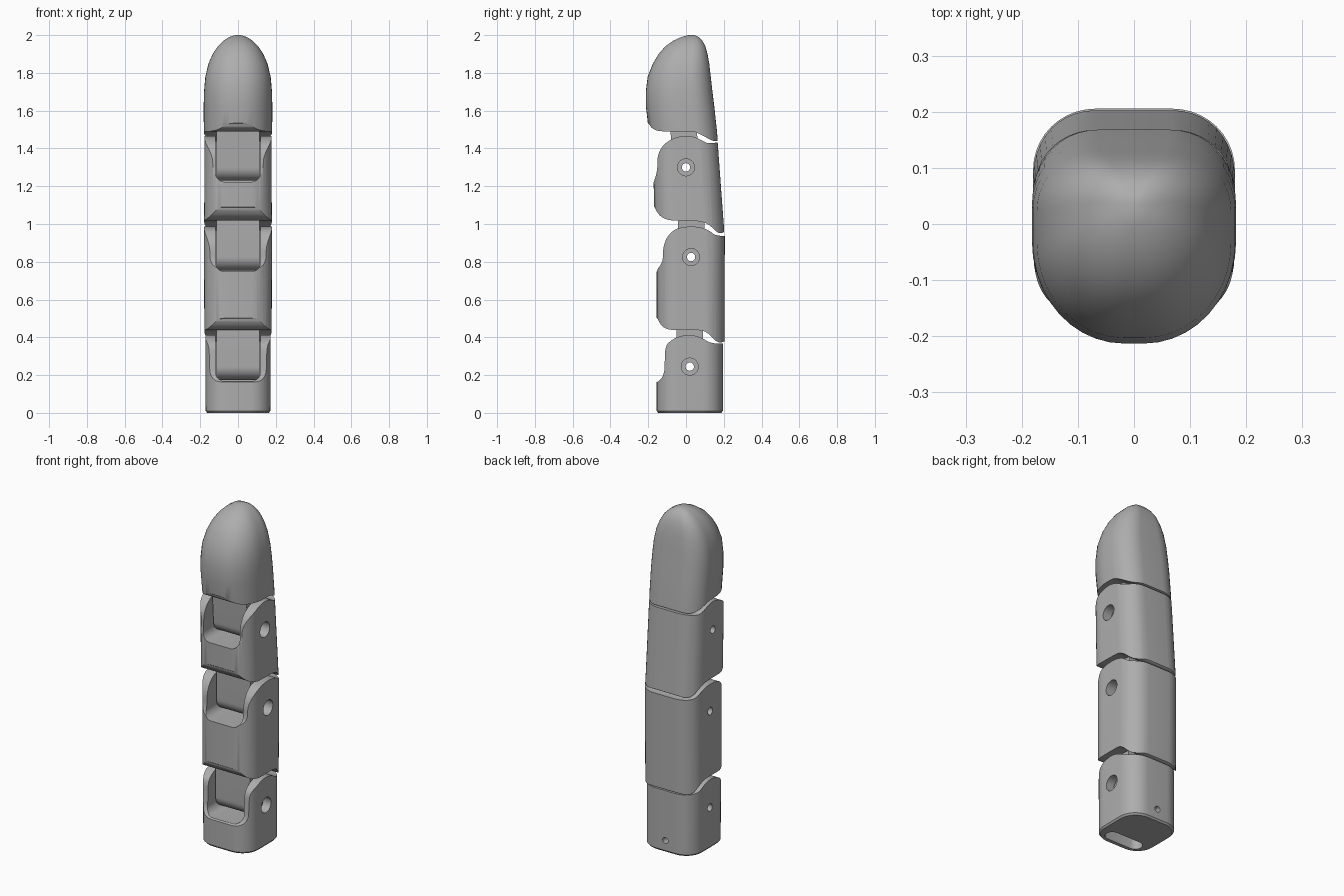
import bpy, bmesh, math
from mathutils import Vector

cube = bpy.data.objects.get("Cube")
if cube:
    bpy.data.objects.remove(cube)

mat = bpy.data.materials.new("plain grey")
mat.use_nodes = True
GREY = (0.42, 0.42, 0.42, 1)
mat.diffuse_color = GREY
mat.node_tree.nodes["Principled BSDF"].inputs["Base Color"].default_value = GREY


def finish(name, bm):
    bmesh.ops.recalc_face_normals(bm, faces=bm.faces)
    mesh = bpy.data.meshes.new(name)
    bm.to_mesh(mesh)
    bm.free()
    mesh.materials.append(mat)
    obj = bpy.data.objects.new(name, mesh)
    bpy.context.collection.objects.link(obj)
    return obj


def prism(name, points, place, start, end):
    """Extrude a 2D outline; place(u, v, depth) gives the 3D position."""
    bm = bmesh.new()
    a, b = [[bm.verts.new(place(u, v, d)) for u, v in points] for d in (start, end)]
    n = len(points)
    for i in range(n):
        j = (i + 1) % n
        bm.faces.new((a[i], a[j], b[j], b[i]))
    bm.faces.new(a)
    bm.faces.new(b)
    return finish(name, bm)


def along_x(u, v, d):
    return (d, u, v)


def along_y(u, v, d):
    return (u, d, v)


def along_z(u, v, d):
    return (u, v, d)


def soften(points, limit=0.02):
    """Round every corner of an outline a little."""
    for _ in range(2):
        out = []
        for i, p in enumerate(points):
            p = Vector(p)
            for q in (Vector(points[i - 1]), Vector(points[(i + 1) % len(points)])):
                d = q - p
                out.append(tuple(p + d.normalized() * min(limit, d.length * 0.25)))
        points, limit = out, limit / 3
    return points


def arc(cx, cy, rx, ry, a0, a1, n=10):
    angles = [math.radians(a0 + (a1 - a0) * i / n) for i in range(n + 1)]
    return [(cx + rx * math.cos(a), cy + ry * math.sin(a)) for a in angles]


def loft(name, rings, front=(0.62, 0.3), back=(0.62, 0.3)):
    """Skin rounded sections given as (z, front y, back y, half width)."""
    bm = bmesh.new()
    loops = []
    for z, yf, yb, hw in rings:
        fx, fy = front[0] * hw, front[1] * (yb - yf)
        bx, by = back[0] * hw, back[1] * (yb - yf)
        pts = (arc(hw - bx, yb - by, bx, by, 0, 90) + arc(bx - hw, yb - by, bx, by, 90, 180)
               + arc(fx - hw, yf + fy, fx, fy, 180, 270) + arc(hw - fx, yf + fy, fx, fy, 270, 360))
        loops.append([bm.verts.new((x, y, z)) for x, y in pts])
    for a, b in zip(loops, loops[1:]):
        for i in range(len(a)):
            j = (i + 1) % len(a)
            bm.faces.new((a[i], a[j], b[j], b[i]))
    bm.faces.new(loops[0])
    bm.faces.new(loops[-1])
    return finish(name, bm)


def combine(obj, tool, operation="DIFFERENCE"):
    mod = obj.modifiers.new("cut", "BOOLEAN")
    mod.operation, mod.object, mod.solver = operation, tool, "EXACT"
    bpy.context.view_layer.update()
    graph = bpy.context.evaluated_depsgraph_get()
    mesh = bpy.data.meshes.new_from_object(obj.evaluated_get(graph))
    obj.modifiers.clear()
    obj.data = mesh
    bpy.data.objects.remove(tool)


def rod(y, z, r, x0, x1):
    return prism("cutter", arc(y, z, r, r, 0, 348.75, 31), along_x, x0, x1)


def shape(body, outline):
    combine(body, prism("cutter", soften(outline), along_x, -0.4, 0.4), "INTERSECT")


def hinge(body, name, y, z, top, lean=0.0):
    """Cut the knuckle slot and pin holes, then add the tongue that fills the slot."""
    w, r, low = 0.12, 0.05, z - 0.077
    u_shape = (arc(r - w, low + r, r, r, 180, 270) + arc(w - r, low + r, r, r, 270, 360)
               + [(w, z + 0.4), (-w, z + 0.4)])
    combine(body, prism("cutter", u_shape, along_y, -0.4, y + 0.09))
    combine(body, rod(y, z, 0.022, -0.3, 0.3))
    combine(body, rod(y, z, 0.045, 0.115, 0.3))
    side = arc(y, z, 0.07, 0.07, 180, 360, 20) + [(y + 0.07 + lean, top), (y - 0.07 + lean, top)]
    tongue = prism(name, side, along_x, -0.113, 0.113)
    combine(tongue, rod(y, z, 0.022, -0.3, 0.3))
    return tongue


# Base segment, with a cable slot below and a small hole at the back
base = loft("base_segment", [(0, -0.147, 0.187, 0.163), (0.01, -0.155, 0.195, 0.171),
                             (0.5, -0.155, 0.195, 0.173)])
shape(base, [(-0.3, -0.1), (-0.3, 0.15), (-0.155, 0.155), (-0.115, 0.2), (-0.11, 0.35),
             (-0.085, 0.38), (-0.04, 0.405), (0.02, 0.415), (0.08, 0.4), (0.13, 0.368),
             (0.3, 0.365), (0.3, -0.1)])
base_tongue = hinge(base, "base_tongue", 0.02, 0.245, 0.53)
cable = (arc(0.08, -0.085, 0.04, 0.04, -90, 90) + arc(-0.08, -0.085, 0.04, 0.04, 90, 270))
combine(base, prism("cutter", cable, along_z, -0.1, 0.12))
back_hole = arc(0, 0.07, 0.018, 0.018, 0, 345, 23)
combine(base, prism("cutter", back_hole, along_y, 0.08, 0.4))

# Lower middle segment
lower = loft("lower_segment", [(0.3, -0.155, 0.203, 0.178), (1.05, -0.155, 0.206, 0.18)])
shape(lower, [(-0.3, 0.51), (-0.155, 0.51), (-0.14, 0.475), (-0.115, 0.448), (-0.075, 0.438),
              (0.09, 0.438), (0.125, 0.415), (0.155, 0.38), (0.185, 0.37), (0.215, 0.385),
              (0.3, 0.4), (0.3, 0.935), (0.155, 0.938), (0.125, 0.965), (0.08, 0.982),
              (0.03, 0.988), (-0.03, 0.982), (-0.07, 0.965), (-0.105, 0.925), (-0.122, 0.87),
              (-0.122, 0.8), (-0.155, 0.755), (-0.3, 0.75)])
lower_tongue = hinge(lower, "lower_tongue", 0.027, 0.825, 1.1)

# Upper middle segment, leaning towards the front
upper = loft("upper_segment", [(0.9, -0.165, 0.207, 0.18), (1.55, -0.178, 0.159, 0.176)])
shape(upper, [(-0.3, 1.11), (-0.17, 1.1), (-0.155, 1.065), (-0.13, 1.035), (-0.085, 1.018),
              (0.08, 1.015), (0.125, 0.995), (0.165, 0.955), (0.19, 0.95), (0.21, 0.965),
              (0.3, 0.97), (0.3, 1.432), (0.165, 1.432), (0.115, 1.425), (0.075, 1.448),
              (0.04, 1.462), (0, 1.468), (-0.04, 1.462), (-0.08, 1.448), (-0.125, 1.415),
              (-0.152, 1.36), (-0.152, 1.275), (-0.175, 1.215), (-0.3, 1.2)])
upper_tongue = hinge(upper, "upper_tongue", 0.0, 1.3, 1.57, -0.017)

# Rounded fingertip
tip = loft("fingertip", [
    (1.4, -0.19, 0.172, 0.18), (1.5, -0.198, 0.163, 0.181), (1.62, -0.212, 0.15, 0.182),
    (1.7, -0.213, 0.14, 0.18), (1.78, -0.203, 0.131, 0.173), (1.85, -0.175, 0.123, 0.156),
    (1.9, -0.145, 0.114, 0.134), (1.94, -0.11, 0.103, 0.108), (1.97, -0.068, 0.087, 0.078),
    (1.988, -0.03, 0.07, 0.05), (1.997, 0, 0.052, 0.026), (2, 0.015, 0.04, 0.01)],
    front=(0.9, 0.5), back=(0.65, 0.32))
shape(tip, [(-0.3, 1.545), (-0.2, 1.54), (-0.182, 1.505), (-0.14, 1.49), (0.045, 1.49),
            (0.09, 1.468), (0.135, 1.442), (0.16, 1.438), (0.18, 1.45), (0.3, 1.46),
            (0.3, 2.2), (-0.3, 2.2)])

# Smooth curved faces, keeping edges crisp
bpy.ops.object.select_all(action="DESELECT")
parts = [base, lower, upper, tip, base_tongue, lower_tongue, upper_tongue]
for part in parts:
    part.select_set(True)
bpy.context.view_layer.objects.active = base
bpy.ops.object.shade_smooth_by_angle(angle=math.radians(32))
